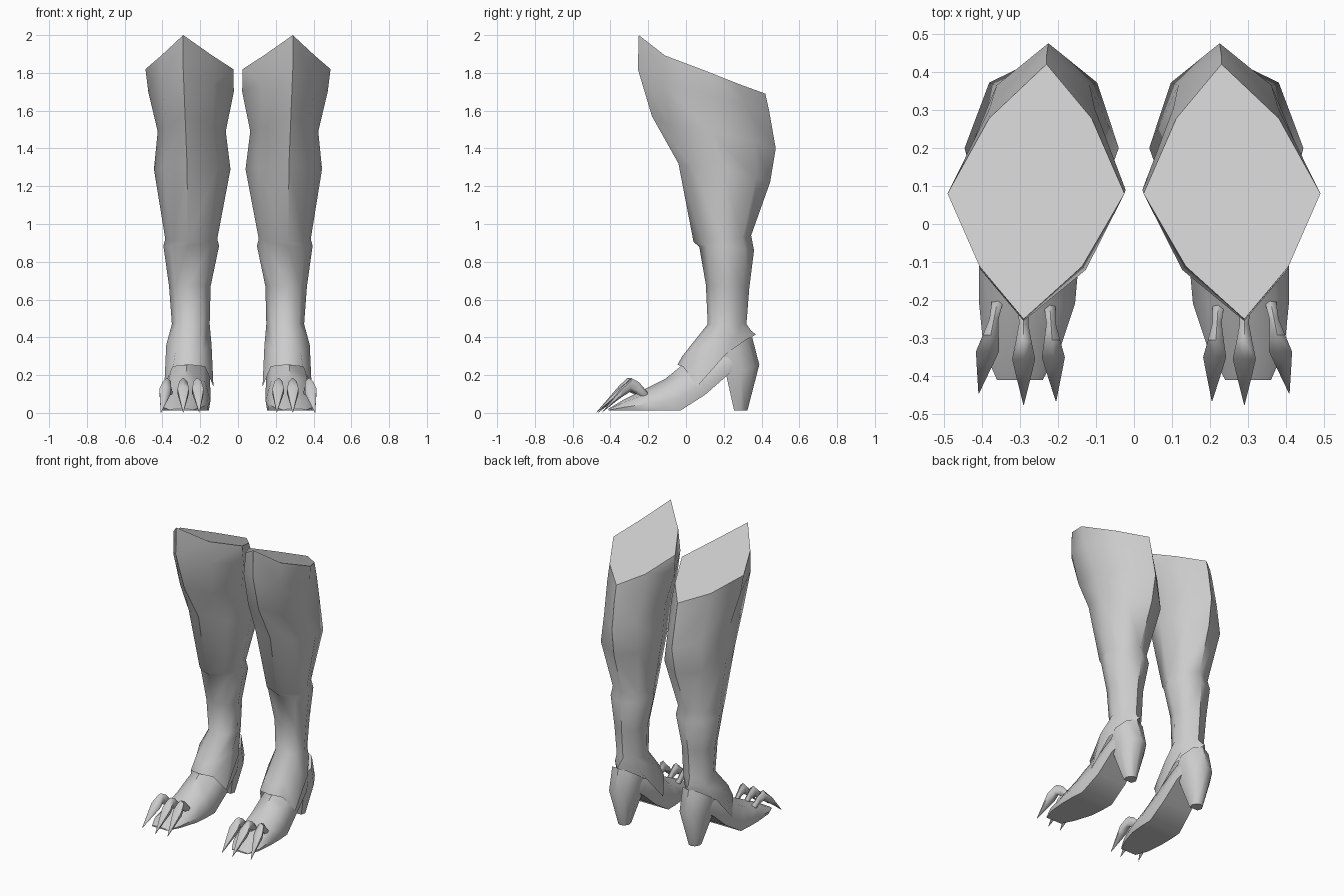
import bpy, bmesh, math
from mathutils import Vector

if "Cube" in bpy.data.objects:
    bpy.data.objects.remove(bpy.data.objects["Cube"])

grey = bpy.data.materials.new("plain grey")
grey.diffuse_color = (0.6, 0.6, 0.6, 1)
grey.use_nodes = True
grey.node_tree.nodes["Principled BSDF"].inputs["Base Color"].default_value = grey.diffuse_color


def loft(name, rings, cap_start=True, cap_end=True, angle=50, flat_cap=False):
    """Skin a list of rings; every part is built for +x and mirrored to -x."""
    bm = bmesh.new()
    loops = [[bm.verts.new(p) for p in r] for r in rings]
    for a, b in zip(loops, loops[1:]):
        n = len(a)
        for i in range(n):
            j = (i + 1) % n
            bm.faces.new((a[i], a[j], b[j], b[i]))
    if cap_start:
        bm.faces.new(loops[0])
    if cap_end:
        bm.faces.new(loops[-1])
    bmesh.ops.remove_doubles(bm, verts=bm.verts, dist=1e-5)
    bmesh.ops.recalc_face_normals(bm, faces=bm.faces)
    mesh = bpy.data.meshes.new(name)
    bm.to_mesh(mesh)
    # mirrored twin
    for v in bm.verts:
        v.co.x *= -1
    bmesh.ops.reverse_faces(bm, faces=bm.faces)
    twin = bpy.data.meshes.new(name)
    bm.to_mesh(twin)
    bm.free()
    for side, m in (("left", mesh), ("right", twin)):
        ob = bpy.data.objects.new(side + "_" + name, m)
        bpy.context.collection.objects.link(ob)
        m.materials.append(grey)
        bpy.ops.object.select_all(action='DESELECT')
        ob.select_set(True)
        bpy.context.view_layer.objects.active = ob
        bpy.ops.object.shade_smooth_by_angle(angle=math.radians(angle))


def leg_ring(zf, zm, zb, yf, ym, yb, xi, xo, xf, xb, k):
    """Eight points: front, outer, back and inner, with diagonals pushed out by k."""
    f, o = Vector((xf, yf, zf)), Vector((xo, ym, zm))
    b, i = Vector((xb, yb, zb)), Vector((xi, ym, zm))

    def diag(p, q):
        # p is on the front/back axis, q on the side
        return Vector((p.x + (q.x - p.x) * k, q.y + (p.y - q.y) * k,
                       (p.z + q.z) / 2 - abs(p.z - q.z) * 0.1))
    return [f, diag(f, o), o, diag(b, o), b, diag(b, i), i, diag(f, i)]


# Boot shaft, from the pointed top down to the ankle cuff
shaft = [
    leg_ring(2.00, 1.82, 1.69, -.25, .08, .42, .025, .49, .29, .23, .58),
    leg_ring(1.82, 1.70, 1.60, -.255, .09, .44, .022, .475, .29, .23, .61),
    leg_ring(1.57, 1.49, 1.40, -.18, .13, .475, .065, .425, .28, .225, .68),
    leg_ring(1.32, 1.29, 1.22, -.04, .20, .445, .04, .445, .27, .23, .70),
    leg_ring(.905, .92, .94, .04, .19, .345, .11, .385, .265, .24, .70),
    leg_ring(.88, .885, .86, .07, .20, .36, .10, .395, .265, .24, .70),
    leg_ring(.68, .67, .66, .105, .21, .335, .145, .365, .26, .25, .70),
    leg_ring(.47, .47, .47, .115, .21, .32, .15, .35, .255, .25, .70),
]


def cuff_ring(front, fdiag, side, bdiag, back):
    """Each entry is (half width, y, z) around the boot's centre line."""
    cx = .26
    outer = [front, fdiag, side, bdiag, back]
    pts = [Vector((cx + w, y, z)) for w, y, z in outer]
    pts += [Vector((cx - w, y, z)) for w, y, z in (bdiag, side, fdiag)]
    return pts


# Flared ankle cuff ending in a point on each side
shaft += [
    cuff_ring((0, -.02, .30), (.07, .02, .33), (.12, .13, .36),
              (.085, .27, .41), (0, .345, .435)),
    cuff_ring((0, -.045, .255), (.085, -.015, .245), (.13, .06, .14),
              (.115, .21, .31), (0, .37, .415)),
]
loft("boot_shaft", shaft, cap_end=False)


# Foot: arched cross-sections along y with a flat sole
def foot_ring(y, zb, zt, xi, xo):
    c, h, t = (xi + xo) / 2, (xo - xi) / 2, zt - zb
    prof = [(-.93, 0), (-1, .3), (-.72, .75), (0, 1), (.72, .75), (1, .3), (.93, 0)]
    return [Vector((c + u * h, y, zb + v * t)) for u, v in prof]


loft("foot", [foot_ring(*s) for s in (
    (-.41, .012, .022, .24, .36),
    (-.33, .012, .07, .195, .395),
    (-.21, .012, .13, .155, .407),
    (-.11, .012, .18, .146, .407),
    (-.03, .012, .245, .145, .40),
    (.10, .095, .32, .148, .378),
    (.22, .20, .38, .155, .37),
    (.31, .27, .40, .19, .33))], angle=45)


# Heel: tapering block with a rounded back
def heel_ring(zf, zb, y0, y1, w):
    c, d = .265, y1 - y0
    prof = [(-.8, 0), (-1, .45), (-.6, .85), (0, 1), (.6, .85), (1, .45), (.8, 0)]
    return [Vector((c + u * w, y0 + v * d, zf + (zb - zf) * v)) for u, v in prof]


loft("heel", [heel_ring(*s) for s in (
    (.012, .012, .255, .325, .04),
    (.19, .255, .215, .388, .10),
    (.30, .41, .19, .348, .105))], angle=45)

# Three curved claws on each toe: spine as (share of length, z, half width, half height)
SPINE = [(0, .08, .018, .02), (.22, .128, .014, .034), (.40, .150, .024, .036),
         (.58, .115, .035, .028), (.72, .078, .024, .018), (1, .002, .001, .001)]
for label, base, mid, tip in (
        ("inner", (.222, -.205), (.212, -.35), (.205, -.465)),
        ("middle", (.29, -.205), (.29, -.355), (.29, -.475)),
        ("outer", (.357, -.195), (.385, -.335), (.408, -.445))):
    rings = []
    for t, z, w, h in SPINE:
        a, b, u = (base, mid, t / .58) if t <= .58 else (mid, tip, (t - .58) / .42)
        x, y = a[0] + (b[0] - a[0]) * u, a[1] + (b[1] - a[1]) * u
        rings.append([Vector((x + w * math.sin(q * math.pi / 3), y,
                              z + h * math.cos(q * math.pi / 3))) for q in range(6)])
    loft(label + "_claw", rings, angle=60)
